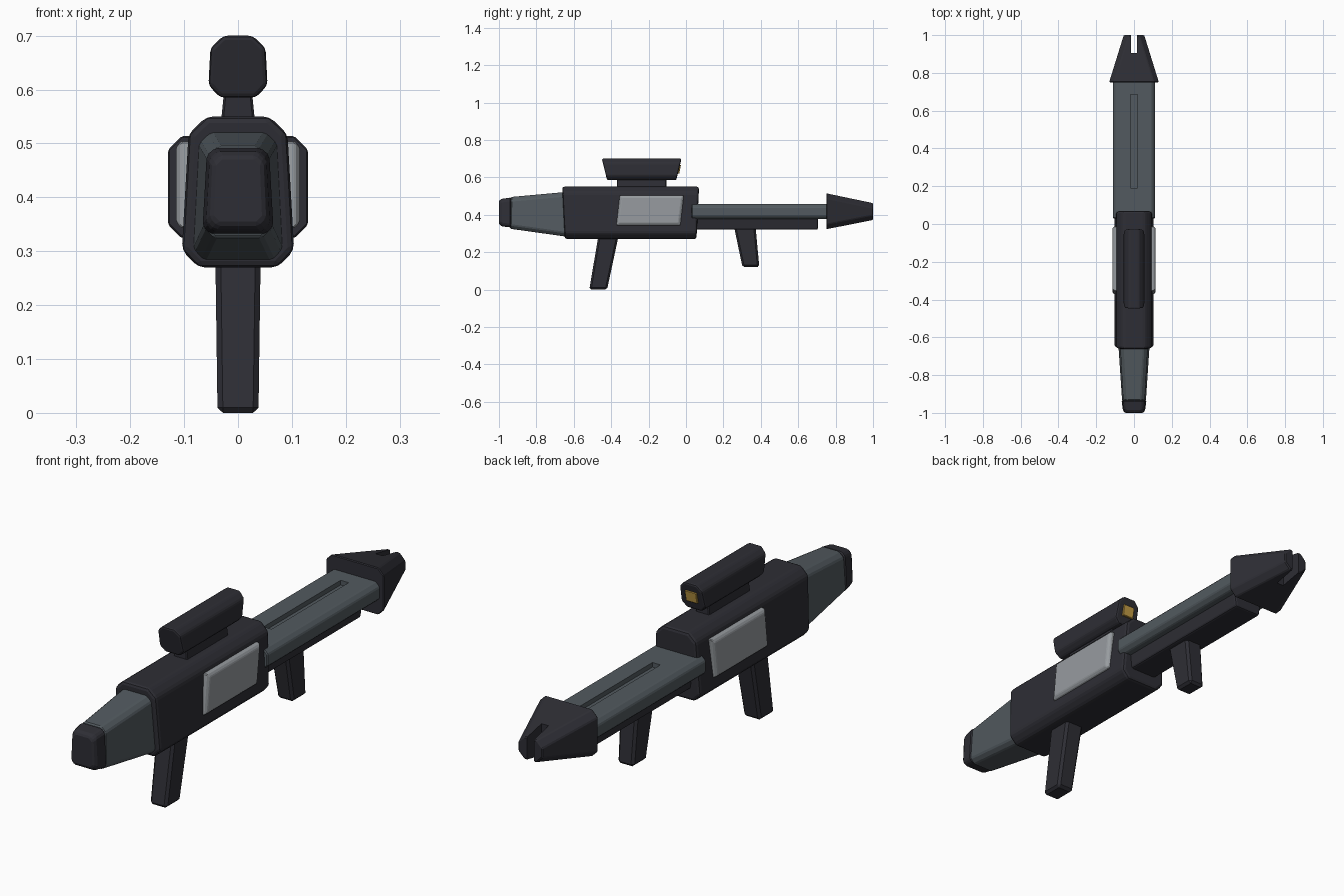
import bpy
import bmesh

cube = bpy.data.objects.get("Cube")
if cube:
    bpy.data.objects.remove(cube, do_unlink=True)


def material(name, rgb):
    m = bpy.data.materials.new(name)
    m.use_nodes = True
    m.diffuse_color = (*rgb, 1)
    m.node_tree.nodes["Principled BSDF"].inputs["Base Color"].default_value = (*rgb, 1)
    return m


DARK = material("dark charcoal", (0.027, 0.027, 0.035))
STEEL = material("blue grey steel", (0.085, 0.102, 0.115))
PANEL = material("pale grey panel", (0.31, 0.33, 0.35))
GOLD = material("gold lens", (0.55, 0.34, 0.06))


def section(y_bot, y_top, w_bot, w_top, z0, z1, cut):
    """Outline of a trapezoid across the long axis, with cut corners."""
    if cut:
        h = z1 - z0
        k = (w_top - w_bot) / h
        side = [(w_bot - cut, z0), (w_bot + k * cut, z0 + cut),
                (w_top - k * cut, z1 - cut), (w_top - cut, z1)]
    else:
        side = [(w_bot, z0), (w_top, z1)]
    ring = side + [(-x, z) for x, z in reversed(side)]
    return [(x, y_bot + (y_top - y_bot) * (z - z0) / (z1 - z0), z) for x, z in ring]


def finish(name, bm, mat, bevel=0.0, segments=2):
    bmesh.ops.recalc_face_normals(bm, faces=bm.faces)
    mesh = bpy.data.meshes.new(name)
    bm.to_mesh(mesh)
    bm.free()
    ob = bpy.data.objects.new(name, mesh)
    bpy.context.collection.objects.link(ob)
    mesh.materials.append(mat)
    if bevel:
        mod = ob.modifiers.new("soft edges", 'BEVEL')
        mod.width = bevel
        mod.segments = segments
        mod.limit_method = 'ANGLE'
        mod.angle_limit = 0.45
    return ob


def loft(name, mat, stations, cut=0.0, bevel=0.0, segments=2):
    """Skin a row of sections from front to back."""
    bm = bmesh.new()
    rings = [[bm.verts.new(p) for p in section(*s, cut)] for s in stations]
    n = len(rings[0])
    for a, b in zip(rings, rings[1:]):
        for i in range(n):
            j = (i + 1) % n
            bm.faces.new((a[i], a[j], b[j], b[i]))
    bm.faces.new(rings[0])
    bm.faces.new(rings[-1])
    return finish(name, bm, mat, bevel, segments)


def carve(ob, w, y0, y1, z0, z1):
    """Cut a rectangular slot and bake the result."""
    cutter = loft("slot_cutter", DARK, [(y0, y0, w, w, z0, z1), (y1, y1, w, w, z0, z1)])
    cutter.hide_render = True
    mod = ob.modifiers.new("slot", 'BOOLEAN')
    mod.operation = 'DIFFERENCE'
    mod.solver = 'EXACT'
    mod.object = cutter
    deps = bpy.context.evaluated_depsgraph_get()
    baked = bpy.data.meshes.new_from_object(ob.evaluated_get(deps))
    ob.modifiers.clear()
    ob.data = baked
    mat = DARK if ob.name == "muzzle" else STEEL
    baked.materials.clear()
    baked.materials.append(mat)
    for p in baked.polygons:
        p.material_index = 0
    bpy.data.objects.remove(cutter, do_unlink=True)


# Receiver body
loft("body", DARK, [(-0.648, -0.662, 0.106, 0.09, 0.27, 0.55),
                    (0.056, 0.07, 0.106, 0.09, 0.27, 0.55)], 0.032, 0.012)

# Stock and its butt pad
loft("stock", STEEL, [(-0.94, -0.935, 0.064, 0.056, 0.325, 0.495),
                      (-0.64, -0.64, 0.084, 0.072, 0.283, 0.522)], 0.02, 0.005, 1)
loft("butt_pad", DARK, [(-1.0, -1.0, 0.05, 0.045, 0.35, 0.475),
                        (-0.985, -0.985, 0.06, 0.052, 0.338, 0.485),
                        (-0.935, -0.935, 0.067, 0.058, 0.332, 0.492)], 0.014, 0.005, 1)

# Barrel with a shallow top slot, and the rail underneath
barrel = loft("barrel", STEEL, [(0.03, 0.03, 0.112, 0.112, 0.376, 0.457),
                                (0.77, 0.77, 0.112, 0.112, 0.376, 0.457)], 0.018, 0.004, 1)
carve(barrel, 0.018, 0.19, 0.685, 0.438, 0.5)
loft("under_rail", DARK, [(0.03, 0.03, 0.06, 0.07, 0.32, 0.385),
                          (0.705, 0.705, 0.06, 0.07, 0.32, 0.385)], 0.0, 0.008)

# Tapered muzzle, split at the tip
muzzle = loft("muzzle", DARK, [(0.75, 0.75, 0.131, 0.131, 0.323, 0.515),
                               (0.762, 0.762, 0.128, 0.128, 0.325, 0.512),
                               (1.0, 1.0, 0.054, 0.054, 0.372, 0.462)], 0.026, 0.004, 1)
carve(muzzle, 0.016, 0.905, 1.1, 0.2, 0.7)

# Sight, its mount and lens
loft("sight", DARK, [(-0.422, -0.45, 0.056, 0.05, 0.585, 0.70),
                     (-0.052, -0.024, 0.056, 0.05, 0.585, 0.70)], 0.023, 0.008)
loft("sight_mount", DARK, [(-0.37, -0.37, 0.032, 0.026, 0.535, 0.595),
                           (-0.105, -0.105, 0.032, 0.026, 0.535, 0.595)], 0.0, 0.004, 1)
loft("sight_lens", GOLD, [(-0.06, -0.06, 0.026, 0.026, 0.62, 0.666),
                          (-0.036, -0.027, 0.026, 0.026, 0.62, 0.666)], 0.0, 0.002, 1)

# Rear and front hand grips
loft("rear_grip", DARK, [(-0.517, -0.468, 0.038, 0.042, 0.0, 0.29),
                         (-0.422, -0.36, 0.038, 0.042, 0.0, 0.29)], 0.0, 0.01, 1)
loft("front_grip", DARK, [(0.302, 0.257, 0.036, 0.04, 0.12, 0.335),
                          (0.392, 0.372, 0.036, 0.04, 0.12, 0.335)], 0.0, 0.01, 1)

# Raised side panels, mirrored
for side, label in ((1, "left"), (-1, "right")):
    bm = bmesh.new()
    rings = []
    for depth, inset in ((0.08, 0.0), (0.106, 0.0), (0.115, 0.012)):
        corners = [(-0.372 + inset, 0.343 + inset), (-0.03 - inset, 0.343 + inset),
                   (-0.012 - inset, 0.504 - inset), (-0.354 + inset, 0.504 - inset)]
        rings.append([bm.verts.new((side * depth, y, z)) for y, z in corners])
    for a, b in zip(rings, rings[1:]):
        for i in range(4):
            j = (i + 1) % 4
            bm.faces.new((a[i], a[j], b[j], b[i]))
    bm.faces.new(rings[0])
    bm.faces.new(rings[-1])
    finish(label + "_side_panel", bm, PANEL, 0.003, 1)
